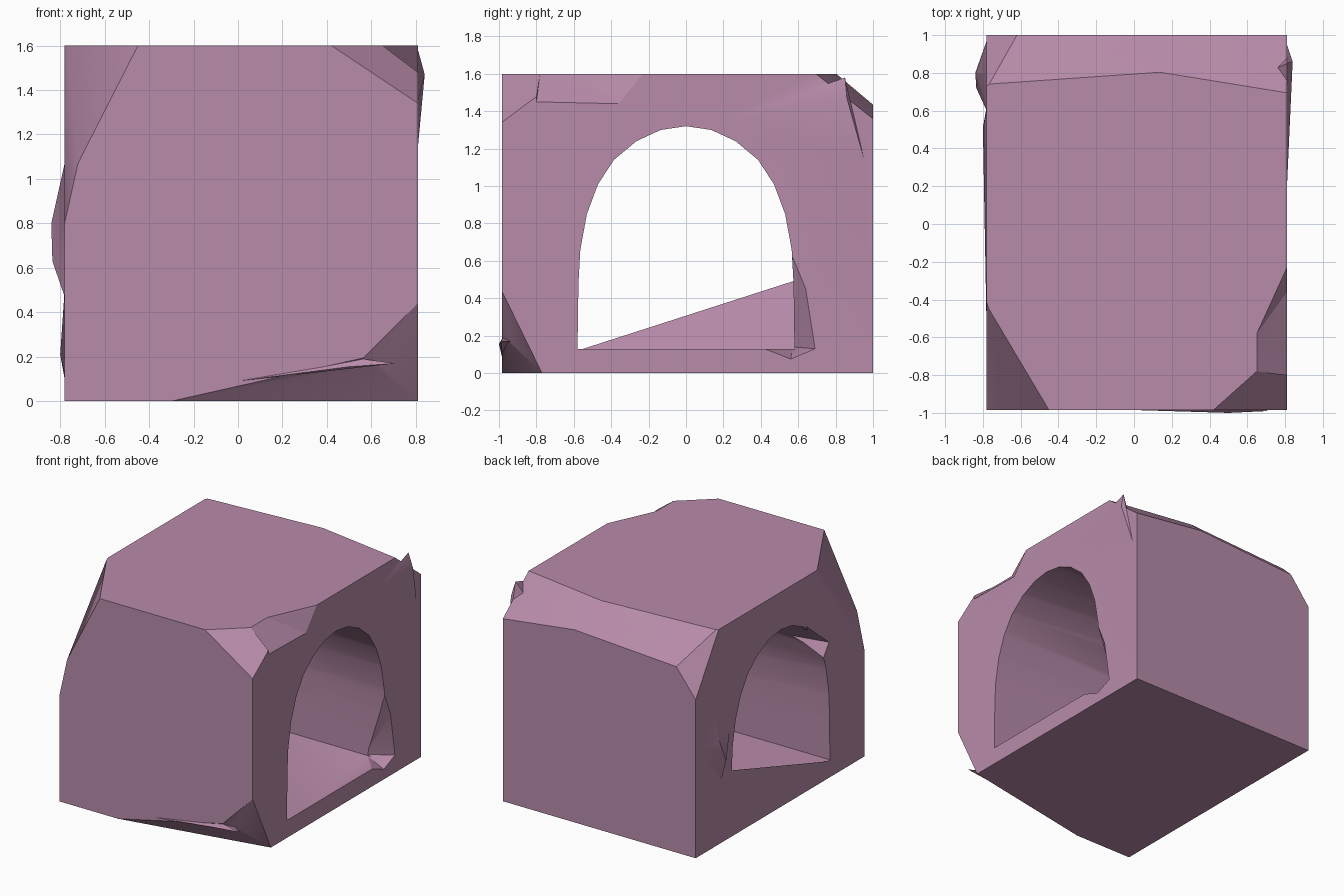
import bpy, bmesh
from mathutils import Vector

if "Cube" in bpy.data.objects:
    bpy.data.objects.remove(bpy.data.objects["Cube"])


def make_object(name, bm):
    bmesh.ops.recalc_face_normals(bm, faces=bm.faces)
    me = bpy.data.meshes.new(name)
    bm.to_mesh(me)
    bm.free()
    ob = bpy.data.objects.new(name, me)
    bpy.context.collection.objects.link(ob)
    return ob


def hull(name, points):
    bm = bmesh.new()
    for p in points:
        bm.verts.new(p)
    res = bmesh.ops.convex_hull(bm, input=bm.verts[:])
    loose = [v for v in bm.verts if not v.link_faces]
    bmesh.ops.delete(bm, geom=loose, context='VERTS')
    return make_object(name, bm)


def chip(bm, a, b, c):
    # slice a corner off with the plane through three points
    a, b, c = Vector(a), Vector(b), Vector(c)
    n = (b - a).cross(c - a).normalized()
    if n.dot(Vector((0, 0, 0.8)) - a) > 0:
        n = -n
    r = bmesh.ops.bisect_plane(bm, geom=bm.verts[:] + bm.edges[:] + bm.faces[:],
                               plane_co=a, plane_no=n, dist=1e-5, clear_outer=True)
    edges = [e for e in bm.edges if e.is_boundary]
    bmesh.ops.holes_fill(bm, edges=edges, sides=0)


def combine(target, other, operation):
    m = target.modifiers.new("combine", 'BOOLEAN')
    m.operation, m.object, m.solver = operation, other, 'EXACT'
    bpy.context.view_layer.objects.active = target
    bpy.ops.object.modifier_apply(modifier=m.name)
    bpy.data.objects.remove(other)


# stone block
X0, X1, Y0, Y1, H = -0.78, 0.81, -0.985, 1.0, 1.6
bm = bmesh.new()
bmesh.ops.create_cube(bm, size=1)
for v in bm.verts:
    v.co = (X0 if v.co.x < 0 else X1, Y0 if v.co.y < 0 else Y1, 0 if v.co.z < 0 else H)

# broken corners and edges
chip(bm, (-0.45, Y0, H), (X0, -0.43, H), (-0.72, Y0, 1.07))
chip(bm, (-0.72, Y0, 1.07), (X0, Y0, 0.8), (X0, -0.7, 1.2))
chip(bm, (0.42, Y0, H), (0.65, -0.78, H), (X1, Y0, 1.34))
chip(bm, (X1, 0.85, H), (X0, 0.74, H), (0.22, Y1, 1.435))
chip(bm, (-0.6, Y1, 1.41), (X0, 0.81, 1.475), (X0, Y1, 1.18))
chip(bm, (0.22, Y1, 1.435), (X1, 0.86, 1.47), (X1, Y1, 1.36))
chip(bm, (-0.3, Y0, 0), (X1, -0.77, 0), (X1, Y0, 0.25))
chip(bm, (0.56, Y0, 0.19), (X1, Y0, 0.44), (X1, -0.77, 0))
block = make_object("stone_block", bm)

# arched tunnel running through along x
half = [(0.58, 0.13), (0.575, 0.48), (0.565, 0.66), (0.53, 0.85), (0.47, 1.01),
        (0.385, 1.14), (0.265, 1.24), (0.135, 1.3)]
arch = half + [(0, 1.32)] + [(-y, z) for y, z in reversed(half)]
combine(block, hull("tunnel", [(x, y, z) for x in (-1.2, 1.2) for y, z in arch]), 'DIFFERENCE')

# notches broken out of the top corner and the tunnel mouths
notches = [
    [(0.65, -0.78, H), (0.65, -0.58, H), (X1, -0.23, H), (X1, -0.36, 1.44),
     (X1, -0.8, 1.45), (0.9, -0.8, 1.7), (0.9, -0.3, 1.7), (0.9, -0.5, 1.42)],
    [(X1, 0.69, 0.13), (X1, 0.56, 0.075), (X1, 0.42, 0.13), (X1, 0.64, 0.45),
     (X1, 0.57, 0.62), (0.9, 0.6, 0.2), (0.65, 0.57, 0.14)],
    [(X0, -0.57, 1.01), (X0, -0.49, 0.9), (X0, -0.3, 1.23), (-0.9, -0.45, 1.05),
     (-0.55, -0.44, 1.05)],
]
for pts in notches:
    combine(block, hull("notch", pts), 'DIFFERENCE')

# raised lumps on the surface
lumps = [
    [(-0.84, 0.8, 0.8), (-0.835, 0.72, 0.63), (X0, 0.6, 0.8), (X0, 0.7, 0.47),
     (X0, 0.97, 0.8), (X0, 0.8, 1.07), (-0.6, 0.8, 0.8)],
    [(-0.8, 0.51, 0.21), (X0, 0.62, 0.1), (X0, -0.58, 0.12), (X0, 0.6, 0.5),
     (-0.4, 0.6, 0.11)],
    [(0.84, 0.86, 1.47), (X1, 0.85, 1.58), (X1, 0.2, 1.35), (X1, 0.95, 1.15),
     (0.7, 0.8, 1.4)],
    [(-0.16, -0.98, 0.07), (0.56, -0.98, 0.19), (0.71, -0.99, 0.17),
     (0.5, -1.0, 0.155), (0.5, -0.85, 0.17)],
]
for pts in lumps:
    combine(block, hull("lump", pts), 'UNION')

# finish
mat = bpy.data.materials.new("mauve_stone")
mat.diffuse_color = (0.48, 0.26, 0.40, 1)
mat.use_nodes = True
mat.node_tree.nodes["Principled BSDF"].inputs["Base Color"].default_value = mat.diffuse_color
block.data.materials.clear()
block.data.materials.append(mat)
for p in block.data.polygons:
    p.material_index = 0
bpy.ops.object.select_all(action='DESELECT')
block.select_set(True)
bpy.context.view_layer.objects.active = block
bpy.ops.object.shade_smooth_by_angle(angle=0.52)
